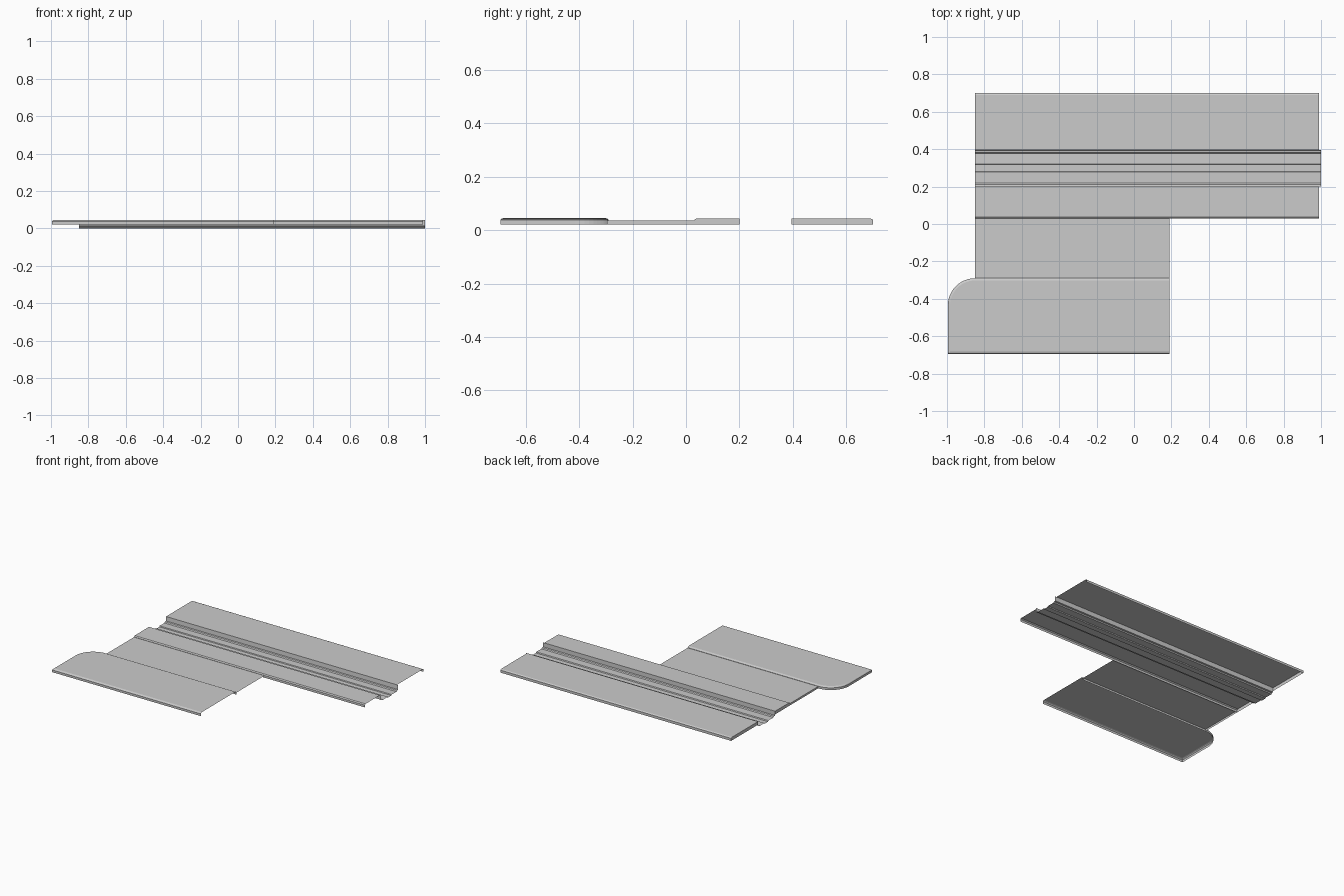
import bpy, math

old = bpy.data.objects.get("Cube")
if old:
    bpy.data.objects.remove(old, do_unlink=True)

grey = bpy.data.materials.new("concrete grey")
grey.use_nodes = True
grey.diffuse_color = (0.6, 0.6, 0.6, 1)
bsdf = grey.node_tree.nodes["Principled BSDF"]
bsdf.inputs["Base Color"].default_value = grey.diffuse_color
bsdf.inputs["Roughness"].default_value = 0.9

SKIRT = 0.022     # lower edge of the outer walls
LEFT = -0.85      # common end of the long strips


def make(name, verts, faces):
    mesh = bpy.data.meshes.new(name)
    mesh.from_pydata(verts, [], faces)
    mesh.materials.append(grey)
    obj = bpy.data.objects.new(name, mesh)
    bpy.context.collection.objects.link(obj)
    return obj


def strip(name, profile, x_end, closed_end=True):
    """Open sheet: a (y, z) profile drawn along x, with a wall at its -x end."""
    n = len(profile)
    verts = [(x, y, z) for x in (LEFT, x_end) for y, z in profile]
    faces = [(i, n + i, n + i + 1, i + 1) for i in range(n - 1)]
    if closed_end:
        wall = [(LEFT, y, z) for y, z in profile]
        wall += [(LEFT, profile[-1][0], SKIRT), (LEFT, profile[0][0], SKIRT)]
        # drop repeated corners where the profile already reaches the skirt
        wall = list(dict.fromkeys(wall))
        faces.append(tuple(range(len(verts), len(verts) + len(wall))))
        verts += wall
    return make(name, verts, faces)


# Pavement beyond the channel
strip("back_pavement",
      [(0.395, SKIRT), (0.395, 0.045), (0.69, 0.045), (0.7, 0.04), (0.7, SKIRT)], 0.99)

# Pavement between channel and roadway, with a bevelled kerb
strip("middle_pavement",
      [(0.03, SKIRT), (0.03, 0.038), (0.038, 0.044), (0.2, 0.045), (0.2, SKIRT)], 0.99)

# Sunken channel with stepped sides and a central groove
strip("channel_bed",
      [(0.2, 0.045), (0.2, 0.014), (0.212, 0.012), (0.218, 0.006),
       (0.277, 0.007), (0.28, 0), (0.318, 0), (0.321, 0.006),
       (0.377, 0.005), (0.382, 0.012), (0.393, 0.014), (0.395, 0.045)],
      1.0, closed_end=False)

# Flat roadway
strip("roadway", [(-0.295, 0.036), (0.03, 0.036)], 0.19)


# Front pavement: kerb rings follow an outline with one rounded corner
def outline(inset):
    radius = 0.145 - inset
    points = [(0.19, -0.695 + inset), (-0.995 + inset, -0.695 + inset)]
    for step in range(13):
        a = math.pi - step * math.pi / 24
        points.append((LEFT + radius * math.cos(a), -0.435 + radius * math.sin(a)))
    points.append((0.19, -0.435 + radius))
    return points


rings = [(0, SKIRT), (0, 0.038), (0.004, 0.043), (0.012, 0.046)]
verts = [(x, y, z) for inset, z in rings for x, y in outline(inset)]
n = len(outline(0))
faces = [(r * n + i, (r + 1) * n + i, (r + 1) * n + i + 1, r * n + i + 1)
         for r in range(len(rings) - 1) for i in range(n - 1)]
faces.append(tuple(reversed(range((len(rings) - 1) * n, len(rings) * n))))
make("front_pavement", verts, faces)

# Keep every face pointing outwards and shade flat
for obj in bpy.context.collection.objects:
    if obj.type == "MESH":
        for poly in obj.data.polygons:
            if poly.normal.z < -0.01:
                poly.flip()
        obj.data.update()
